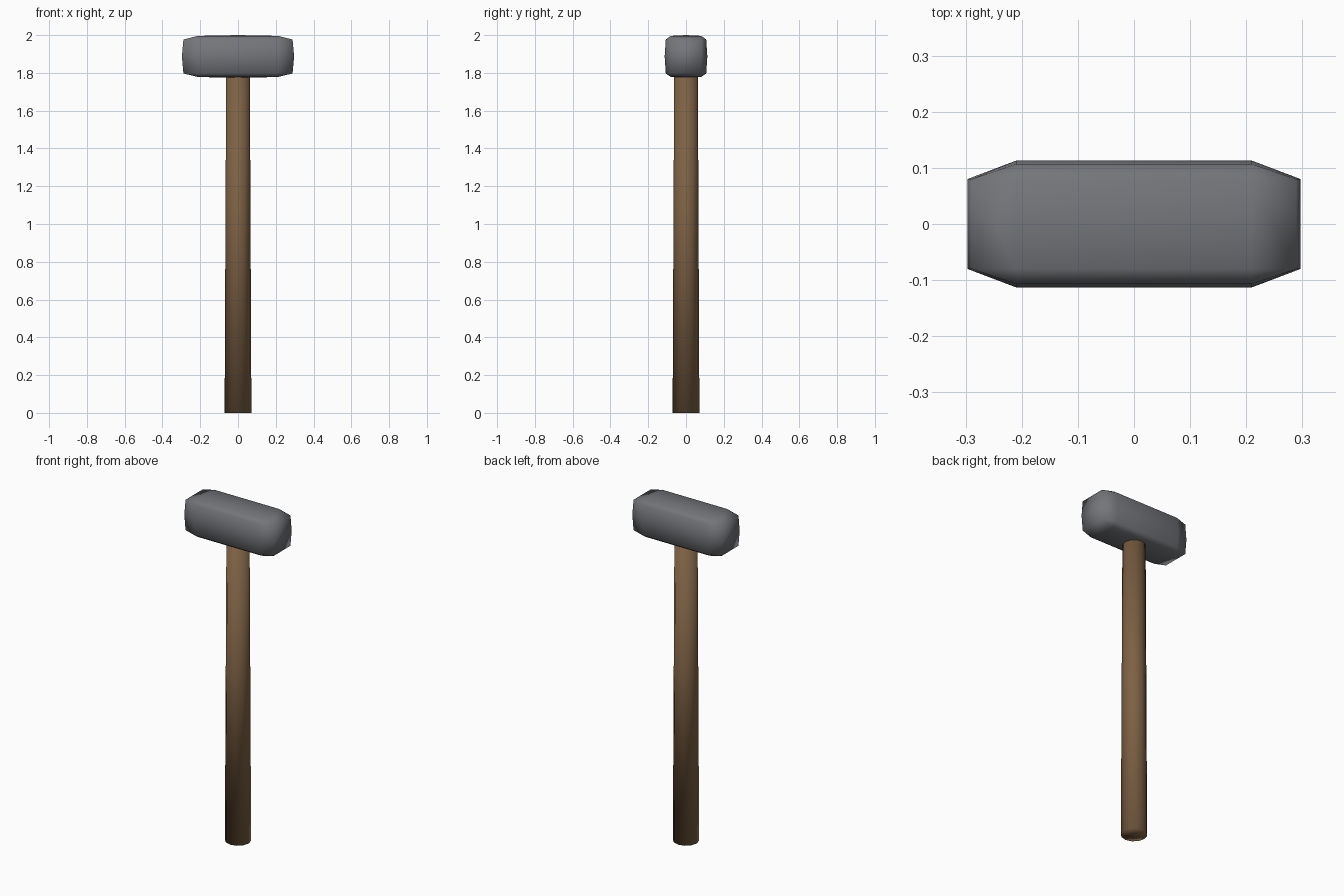
import bpy, bmesh
from math import cos, sin, pi

cube = bpy.data.objects.get("Cube")
if cube:
    bpy.data.objects.remove(cube, do_unlink=True)


def material(name, rgb):
    mat = bpy.data.materials.new(name)
    mat.use_nodes = True
    mat.diffuse_color = (*rgb, 1)
    mat.node_tree.nodes["Principled BSDF"].inputs["Base Color"].default_value = (*rgb, 1)
    return mat


def loft(name, rings, mat, tip=0.0):
    """Skin closed rings from bottom to top; caps get a centre vertex raised by tip."""
    bm = bmesh.new()
    rows = [[bm.verts.new(p) for p in ring] for ring in rings]
    count = len(rows[0])
    for low, high in zip(rows, rows[1:]):
        for i in range(count):
            j = (i + 1) % count
            bm.faces.new((low[i], low[j], high[j], high[i]))
    for row, sign in ((rows[0], -1), (rows[-1], 1)):
        centre = bm.verts.new((0, 0, row[0].co.z + sign * tip))
        for i in range(count):
            bm.faces.new((row[i], row[(i + 1) % count], centre))
    bmesh.ops.remove_doubles(bm, verts=bm.verts, dist=0.0005)
    bmesh.ops.recalc_face_normals(bm, faces=bm.faces)
    for face in bm.faces:
        face.smooth = True
    mesh = bpy.data.meshes.new(name)
    bm.to_mesh(mesh)
    bm.free()
    mesh.materials.append(mat)
    obj = bpy.data.objects.new(name, mesh)
    bpy.context.collection.objects.link(obj)
    return obj


def chamfered_ring(z, side_x, side_y, end_x, end_y):
    """Eight-sided outline: long sides reach side_y, striking ends reach end_x."""
    quarter = [(end_x, end_y), (side_x, side_y)]
    left = quarter + [(-x, y) for x, y in reversed(quarter)]
    return [(x, y, z) for x, y in left + [(-x, -y) for x, y in left]]


def round_ring(z, radius, sides=12):
    return [(radius * cos(2 * pi * i / sides), radius * sin(2 * pi * i / sides), z)
            for i in range(sides)]


steel = material("dark steel", (0.175, 0.18, 0.195))
wood = material("brown wood", (0.205, 0.118, 0.058))

# Head: chamfered block, slightly bulging at mid height
MID = 1.887
flat = (0.21, 0.08, 0.21, 0.08)
edge = (0.21, 0.107, 0.289, 0.08)
belly = (0.21, 0.113, 0.297, 0.08)
layers = [(-0.109, flat), (-0.09, edge), (0, belly), (0.09, edge), (0.109, flat)]
loft("hammer_head", [chamfered_ring(MID + dz, *shape) for dz, shape in layers], steel, tip=0.004)

# Handle: long, gently tapering shaft running up into the head
loft("handle", [round_ring(0, 0.071), round_ring(1.85, 0.0625)], wood)
